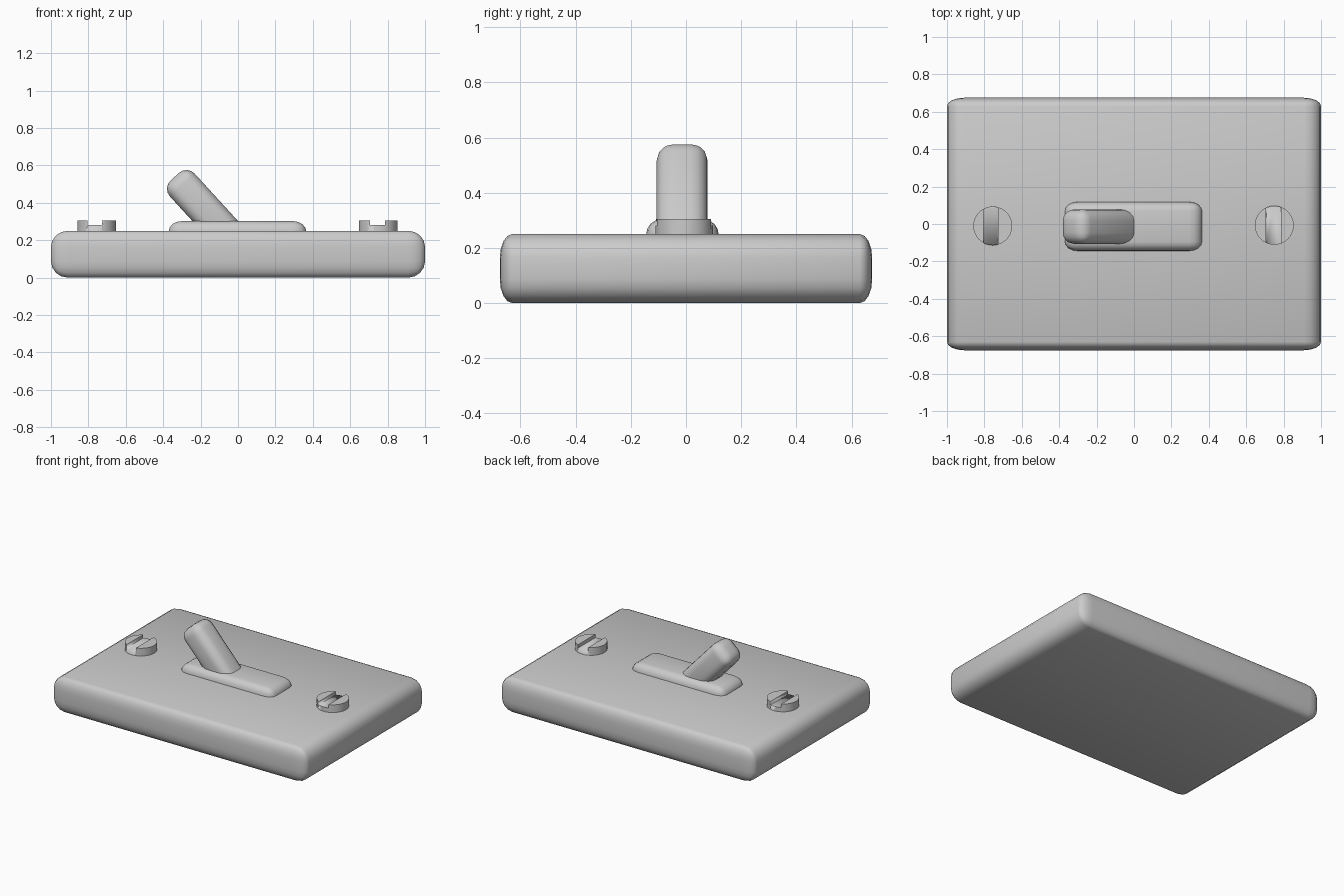
import bpy, bmesh, math
from mathutils import Matrix

if "Cube" in bpy.data.objects:
    bpy.data.objects.remove(bpy.data.objects["Cube"])


def finish(name, bm, smooth_angle):
    mesh = bpy.data.meshes.new(name)
    bm.to_mesh(mesh)
    bm.free()
    obj = bpy.data.objects.new(name, mesh)
    bpy.context.collection.objects.link(obj)
    bpy.context.view_layer.objects.active = obj
    obj.select_set(True)
    bpy.ops.object.shade_smooth_by_angle(angle=math.radians(smooth_angle))
    obj.select_set(False)
    return obj


def rounded_box(name, size, radii, center, tilt=0.0, segments=4):
    """Box with a separate rounding radius along each axis."""
    bm = bmesh.new()
    bmesh.ops.create_cube(bm, size=1)
    bmesh.ops.scale(bm, vec=[s / r for s, r in zip(size, radii)], verts=bm.verts)
    bmesh.ops.bevel(bm, geom=bm.edges[:], offset=1, offset_type='OFFSET',
                    segments=segments, profile=0.5, affect='EDGES')
    bmesh.ops.scale(bm, vec=radii, verts=bm.verts)
    obj = finish(name, bm, 40)
    obj.location = center
    obj.rotation_euler.y = tilt
    return obj


def slotted_screw(name, x, y, slot_x):
    """Flat disc head with a slot running front to back."""
    bm = bmesh.new()
    bmesh.ops.create_cone(bm, cap_ends=True, segments=32, radius1=0.104, radius2=0.104,
                          depth=0.075, matrix=Matrix.Translation((x, y, 0.2675)))
    screw = finish(name, bm, 30)
    bm = bmesh.new()
    bmesh.ops.create_cube(bm, size=1)
    bmesh.ops.scale(bm, vec=(0.078, 0.4, 0.1), verts=bm.verts)
    bmesh.ops.translate(bm, vec=(slot_x, y, 0.331), verts=bm.verts)
    cutter = finish(name + "_slot_cutter", bm, 30)
    cutter.hide_render = True
    cutter.display_type = 'WIRE'
    cut = screw.modifiers.new("slot", 'BOOLEAN')
    cut.operation = 'DIFFERENCE'
    cut.solver = 'EXACT'
    cut.object = cutter
    bpy.context.view_layer.objects.active = screw
    bpy.ops.object.modifier_apply(modifier=cut.name)
    bpy.data.objects.remove(cutter)


# Wall plate
rounded_box("wall_plate", (2.0, 1.35, 0.245), (0.09, 0.045, 0.085), (0, 0, 0.1225))
bpy.data.objects["wall_plate"].dimensions.z
bpy.data.objects["wall_plate"].scale.z = 0.25 / 0.245
bpy.data.objects["wall_plate"].location.z = 0.125

# Raised collar around the lever
rounded_box("switch_collar", (0.735, 0.263, 0.12), (0.07, 0.05, 0.055), (-0.003, -0.013, 0.242))

# Tilted toggle lever
rounded_box("toggle_lever", (0.18, 0.185, 0.484), (0.06, 0.06, 0.06),
            (-0.175, -0.014, 0.3605), tilt=-0.741)

# Screw heads
slotted_screw("left_screw", -0.755, -0.01, -0.765)
slotted_screw("right_screw", 0.75, -0.007, 0.746)
